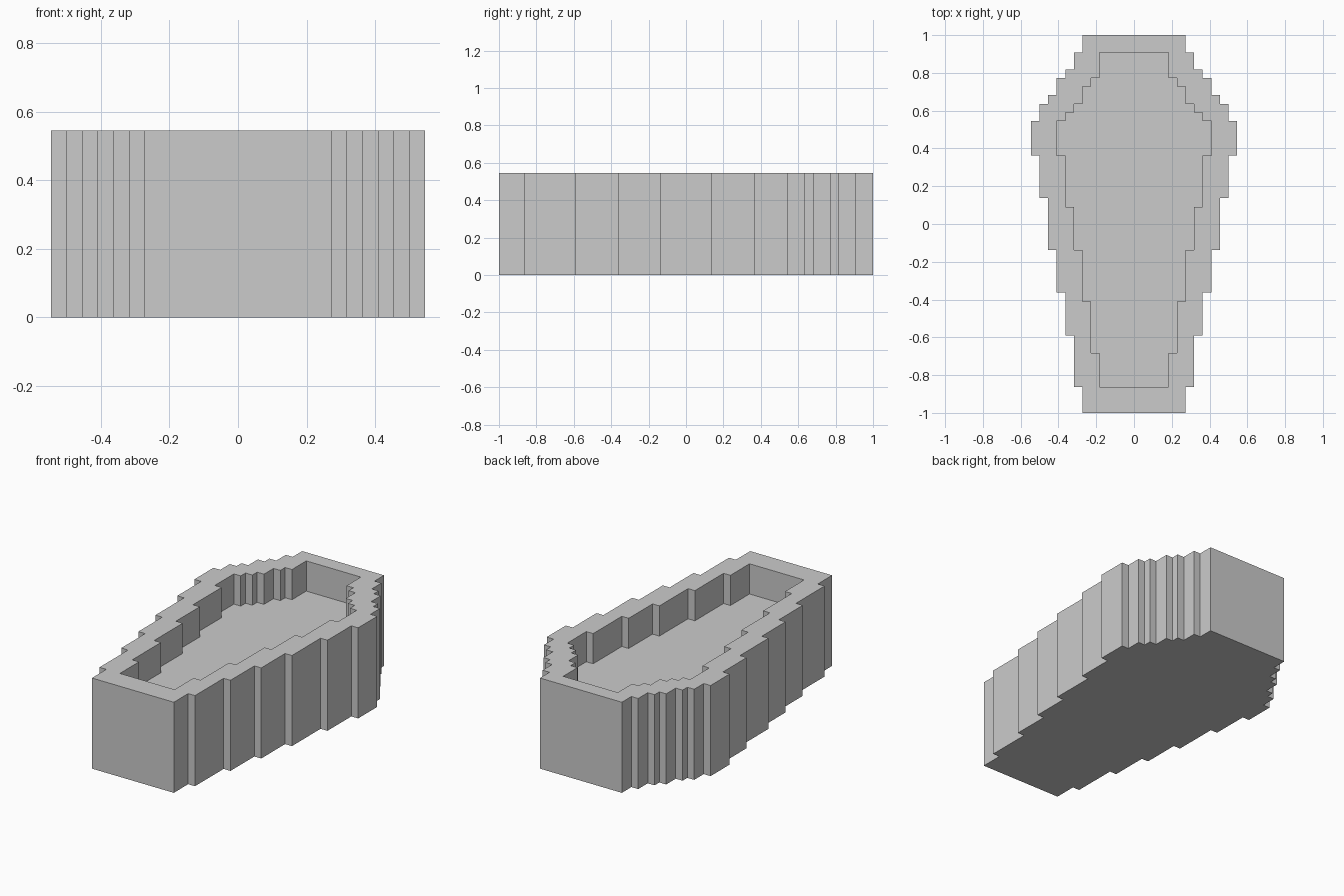
import bpy, bmesh

cube = bpy.data.objects.get("Cube")
if cube:
    bpy.data.objects.remove(cube, do_unlink=True)

U = 1 / 22          # one block step
HEIGHT, FLOOR = 12, 8

# Stepped plans as (half width, end y) runs, in block steps from foot to head
OUTER_START = -22
OUTER = [(6, -19), (7, -13), (8, -8), (9, -3), (10, 3), (11, 8), (12, 12),
         (11, 14), (10, 15), (9, 17), (8, 18), (7, 20), (6, 22)]
INNER_START = -19
INNER = [(4, -15), (5, -9), (6, -3), (7, 2), (8, 8), (9, 12),
         (8, 13), (7, 14), (6, 16), (5, 17), (4, 20)]


def half_outline(start, runs):
    """Right-angled outline of the +x half, from centre foot to centre head."""
    points, y = [(0, start)], start
    for width, end in runs:
        points += [(width, y), (width, end)]
        y = end
    return points + [(0, y)]


def ring(bm, points, z):
    return [bm.verts.new((x * U, y * U, z * U)) for x, y in points]


def walls(bm, lower, upper):
    for i in range(len(lower) - 1):
        bm.faces.new((lower[i], lower[i + 1], upper[i + 1], upper[i]))


def make_material(name, value):
    mat = bpy.data.materials.new(name)
    mat.use_nodes = True
    colour = (value, value, value, 1)
    mat.diffuse_color = colour
    mat.node_tree.nodes["Principled BSDF"].inputs["Base Color"].default_value = colour
    return mat


# Half of the hollow casket: outside, inside, base, recessed floor and rim
bm = bmesh.new()
outer = half_outline(OUTER_START, OUTER)
inner = half_outline(INNER_START, INNER)
base, rim_out = ring(bm, outer, 0), ring(bm, outer, HEIGHT)
floor, rim_in = ring(bm, inner, FLOOR), ring(bm, inner, HEIGHT)
walls(bm, base, rim_out)
walls(bm, rim_in, floor)
bm.faces.new(base[::-1])
bm.faces.new(floor)
bm.faces.new(rim_out + rim_in[::-1])

mesh = bpy.data.meshes.new("casket_body")
bm.to_mesh(mesh)
bm.free()
mesh.materials.append(make_material("plain grey", 0.6))
body = bpy.data.objects.new("casket_body", mesh)
bpy.context.collection.objects.link(body)

# Other half
mirror = body.modifiers.new("Mirror", "MIRROR")
mirror.use_axis[0] = True
mirror.use_clip = True
